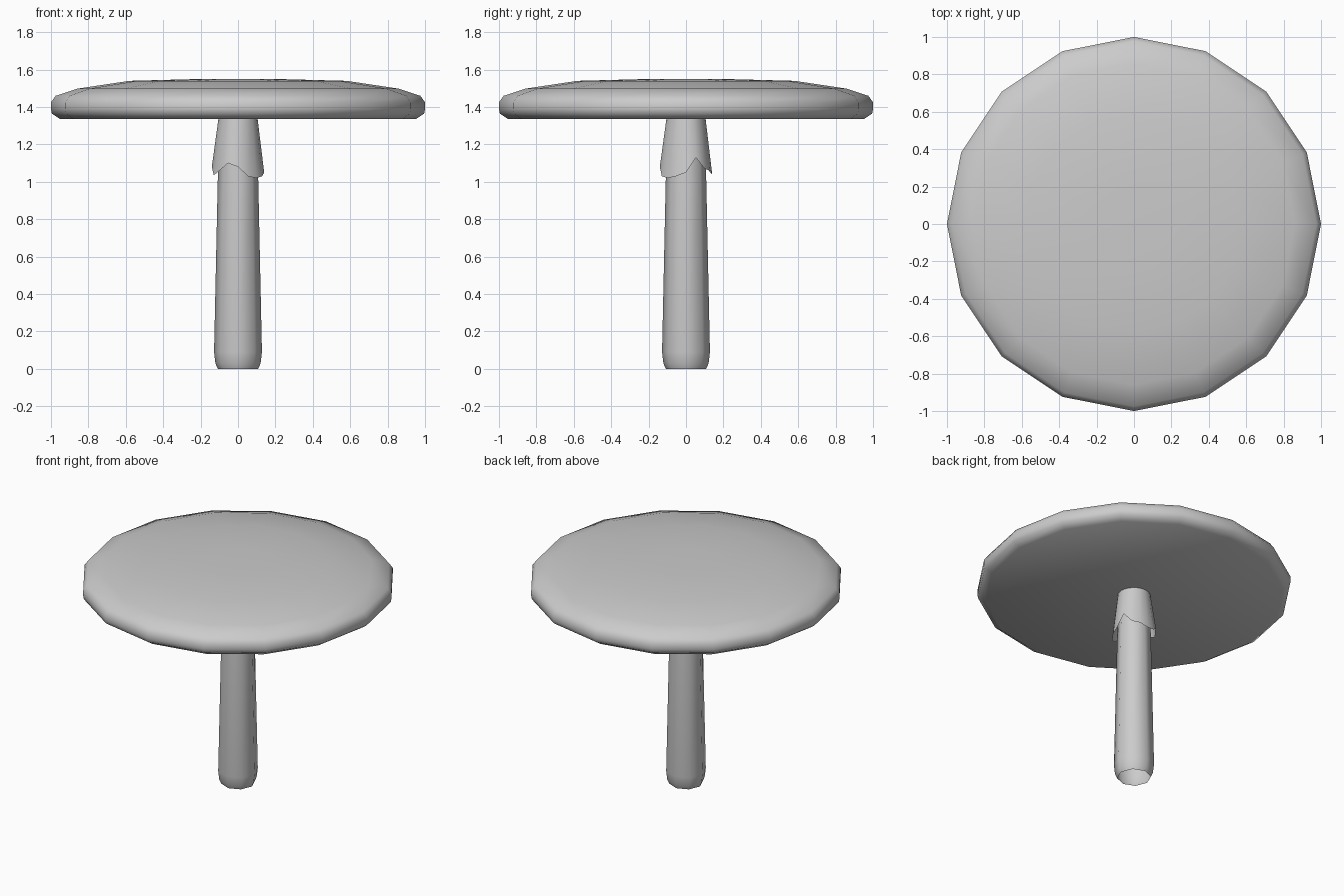
import bpy, bmesh
from math import cos, sin, tau

if "Cube" in bpy.data.objects:
    bpy.data.objects.remove(bpy.data.objects["Cube"])


def lathe(name, profile, sides, closed_ends=(False, False), hem=None, angle=50):
    """Revolve (radius, z) points; hem optionally replaces the first ring's heights."""
    bm = bmesh.new()
    rings = []
    for i, (r, z) in enumerate(profile):
        rings.append([bm.verts.new((r * cos(tau * k / sides), r * sin(tau * k / sides),
                                    hem[k] if hem and i == 0 else z))
                      for k in range(sides)])
    for a, b in zip(rings, rings[1:]):
        for k in range(sides):
            n = (k + 1) % sides
            bm.faces.new((a[k], a[n], b[n], b[k]))
    if closed_ends[0]:
        bm.faces.new(rings[0][::-1])
    if closed_ends[1]:
        bm.faces.new(rings[-1])
    mesh = bpy.data.meshes.new(name)
    bm.to_mesh(mesh)
    bm.free()
    obj = bpy.data.objects.new(name, mesh)
    bpy.context.collection.objects.link(obj)
    bpy.ops.object.select_all(action='DESELECT')
    obj.select_set(True)
    bpy.context.view_layer.objects.active = obj
    bpy.ops.object.shade_smooth_by_angle(angle=angle * tau / 360)
    return obj


# Broad flat cap
lathe("mushroom_cap",
      [(0.95, 1.335), (0.995, 1.365), (1.0, 1.39), (1.0, 1.425), (0.975, 1.46),
       (0.86, 1.498), (0.58, 1.54), (0.2, 1.55)], 16, (True, True))

# Tapered stem, open at the foot
lathe("stem", [(0.108, 0.0), (0.121, 0.03), (0.128, 0.09), (0.108, 1.02), (0.1, 1.335)], 8)

# Ragged skirt hanging below the cap
hem = [1.05, 1.13, 1.07, 1.06, 1.04, 1.05, 1.09, 1.05,
       1.08, 1.035, 1.06, 1.10, 1.08, 1.03, 1.02, 1.03]
lathe("skirt", [(0.14, 1.05), (0.105, 1.335)], 16, hem=hem)
